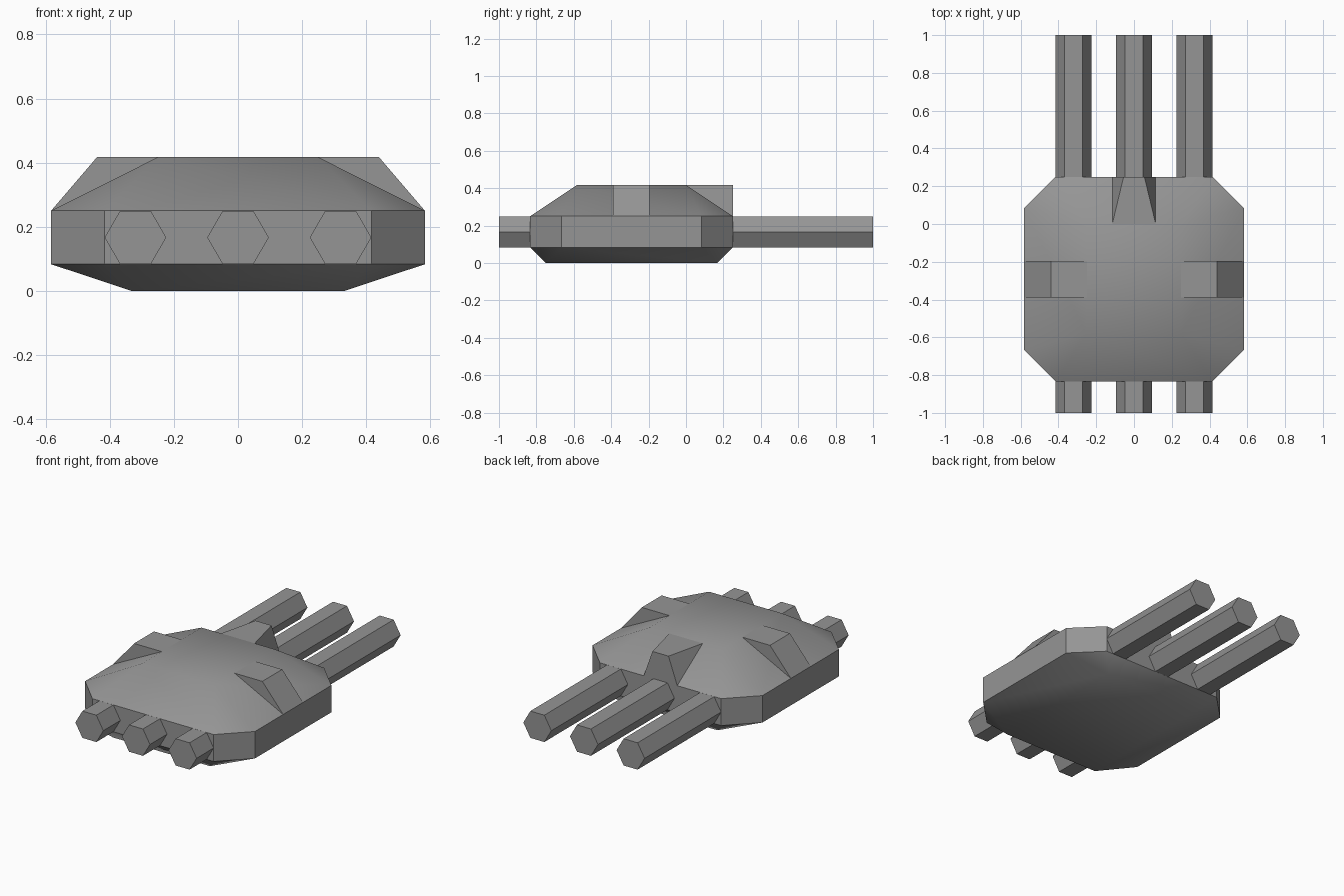
import bpy, bmesh, math
from math import radians

cube = bpy.data.objects.get("Cube")
if cube:
    bpy.data.objects.remove(cube, do_unlink=True)

GREY = (0.3, 0.3, 0.3, 1)
metal = bpy.data.materials.new("grey_metal")
metal.use_nodes = True
metal.diffuse_color = GREY
bsdf = metal.node_tree.nodes["Principled BSDF"]
bsdf.inputs["Base Color"].default_value = GREY
bsdf.inputs["Roughness"].default_value = 0.8


def solid(name, points):
    """Convex solid wrapped around the given points."""
    bm = bmesh.new()
    for p in points:
        bm.verts.new(p)
    bmesh.ops.convex_hull(bm, input=bm.verts[:])
    bmesh.ops.dissolve_limit(bm, angle_limit=radians(1), verts=bm.verts[:], edges=bm.edges[:])
    bmesh.ops.recalc_face_normals(bm, faces=bm.faces[:])
    mesh = bpy.data.meshes.new(name)
    bm.to_mesh(mesh)
    bm.free()
    mesh.materials.append(metal)
    obj = bpy.data.objects.new(name, mesh)
    bpy.context.collection.objects.link(obj)
    return obj


def rectangle(x, y0, y1, z):
    return [(sx * x, y, z) for sx in (-1, 1) for y in (y0, y1)]


# Hull: octagonal belt with sloped roof and tapered underside
FRONT, BACK, HALF, CUT = -0.833, 0.25, 0.583, 0.167
LOW, HIGH, TOP = 0.083, 0.25, 0.417
points = rectangle(0.333, -0.75, 0.167, 0) + rectangle(0.25, -0.583, 0, TOP)
for z in (LOW, HIGH):
    points += rectangle(HALF - CUT, FRONT, BACK, z)
    points += rectangle(HALF, FRONT + CUT, BACK - CUT, z)
hull = solid("turret_hull", points)
bpy.ops.object.select_all(action="DESELECT")
hull.select_set(True)
bpy.context.view_layer.objects.active = hull
bpy.ops.object.shade_smooth_by_angle(angle=radians(35))

# Sighting pods on both sides of the roof
pod_profile = [(0.25, HIGH), (HALF, HIGH), (0.44, TOP), (0.25, TOP)]
for side, sx in (("left", 1), ("right", -1)):
    solid(side + "_roof_pod", [(sx * x, y, z) for x, z in pod_profile for y in (-0.39, -0.195)])

# Tapered rear block
solid("rear_roof_block", [
    p for s in (-1, 1) for p in (
        (s * 0.115, 0, HIGH), (s * 0.115, BACK, HIGH),
        (s * 0.115, 0, TOP), (s * 0.055, BACK, TOP))])

# Three hexagonal barrels running through the hull
RADIUS = 0.096
for name, x in (("right", -0.32), ("middle", 0), ("left", 0.32)):
    ring = [(x + RADIUS * math.cos(a), (LOW + HIGH) / 2 + RADIUS * math.sin(a))
            for a in (radians(60 * i) for i in range(6))]
    solid(name + "_barrel", [(px, y, pz) for px, pz in ring for y in (-1, 1)])
